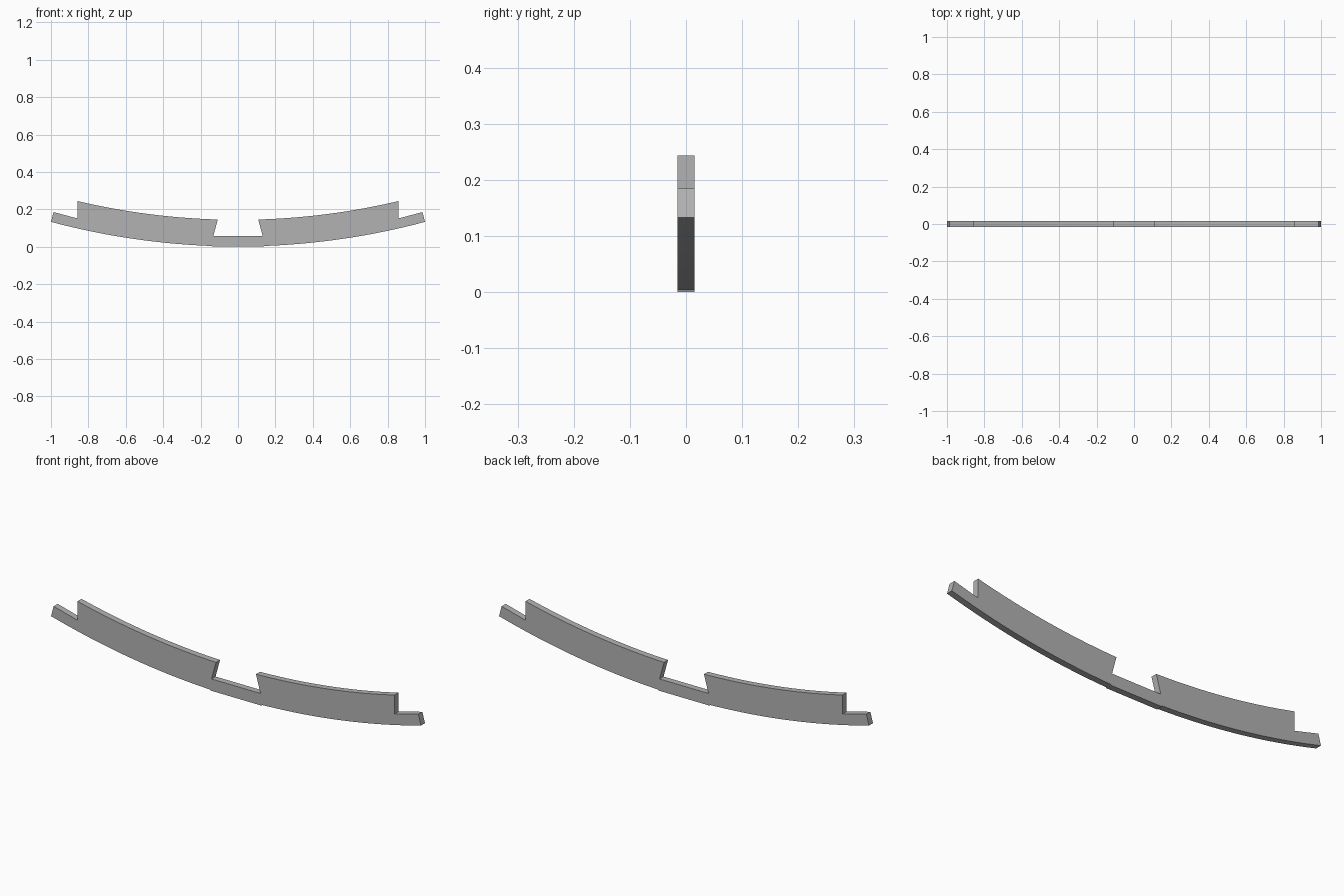
import bpy, bmesh
from math import sqrt

if "Cube" in bpy.data.objects:
    bpy.data.objects.remove(bpy.data.objects["Cube"])

THICK = 0.031
CENTRE_Z = 3.87          # shared centre of both arcs
R_OUTER, R_INNER = 3.8685, 3.726

grey = bpy.data.materials.new("plain grey")
grey.use_nodes = True
colour = (0.45, 0.45, 0.45, 1)
grey.diffuse_color = colour
grey.node_tree.nodes["Principled BSDF"].inputs["Base Color"].default_value = colour


def arc(radius, x0, x1, steps):
    """Points on the lower side of a circle, from x0 to x1."""
    xs = [x0 + (x1 - x0) * i / steps for i in range(steps + 1)]
    return [(x, CENTRE_Z - sqrt(radius ** 2 - x * x)) for x in xs]


# Right-hand half of the outline, from bottom middle round to the notch
half = [(0.138, 0.0)]
half += arc(R_OUTER, 0.138, 1.0, 24)
half += [(0.986, 0.185), (0.857, 0.151)]       # end tongue
half += arc(R_INNER, 0.857, 0.108, 24)         # inner curve
half += [(0.132, 0.058)]                       # undercut centre notch
outline = half + [(-x, z) for x, z in reversed(half)]

# Curved rib: extrude the outline through its thickness
bm = bmesh.new()
face = bm.faces.new([bm.verts.new((x, -THICK / 2, z)) for x, z in outline])
result = bmesh.ops.extrude_face_region(bm, geom=[face])
moved = [v for v in result["geom"] if isinstance(v, bmesh.types.BMVert)]
bmesh.ops.translate(bm, verts=moved, vec=(0, THICK, 0))
bmesh.ops.recalc_face_normals(bm, faces=bm.faces)

mesh = bpy.data.meshes.new("curved_rib")
bm.to_mesh(mesh)
bm.free()
mesh.materials.append(grey)
rib = bpy.data.objects.new("curved_rib", mesh)
bpy.context.collection.objects.link(rib)

# Smooth arcs, sharp corners
bpy.context.view_layer.objects.active = rib
rib.select_set(True)
bpy.ops.object.shade_smooth_by_angle(angle=0.4)
